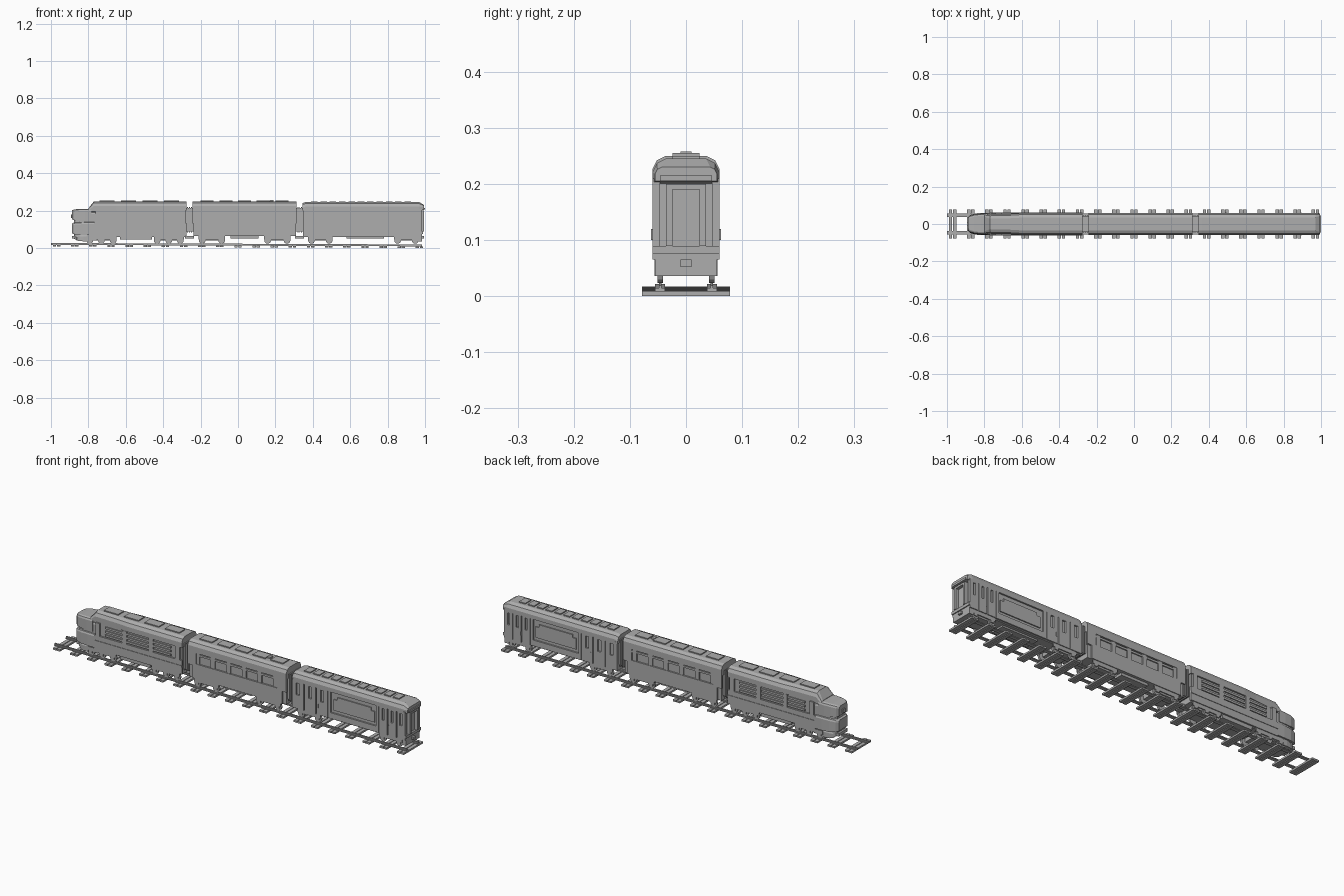
import bpy, bmesh, math
from mathutils import Matrix

cube = bpy.data.objects.get("Cube")
if cube:
    bpy.data.objects.remove(cube, do_unlink=True)

grey = bpy.data.materials.new("plain grey")
grey.use_nodes = True
colour = (0.42, 0.42, 0.42, 1)
grey.diffuse_color = colour
grey.node_tree.nodes["Principled BSDF"].inputs["Base Color"].default_value = colour

# Shared levels and widths of the three vehicles
HALF = 0.06
CORE = 0.052
SKIRT = 0.036
FLOOR = 0.065
SILL = 0.135
EAVES = 0.2
TOP = 0.25
SHOULDER = 0.024
THIN = 0.005
GAUGE = 0.046


def finish(name, bm):
    bmesh.ops.recalc_face_normals(bm, faces=bm.faces)
    mesh = bpy.data.meshes.new(name)
    bm.to_mesh(mesh)
    bm.free()
    mesh.materials.append(grey)
    obj = bpy.data.objects.new(name, mesh)
    bpy.context.collection.objects.link(obj)


def add_box(bm, start, end, right, left, bottom, top):
    centre = ((start + end) / 2, (right + left) / 2, (bottom + top) / 2)
    size = Matrix.Diagonal((end - start, left - right, top - bottom, 1))
    bmesh.ops.create_cube(bm, size=1, matrix=Matrix.Translation(centre) @ size)


def boxes(name, items):
    """Centred boxes: start, end, half width, bottom, top."""
    bm = bmesh.new()
    for start, end, half, bottom, top in items:
        add_box(bm, start, end, -half, half, bottom, top)
    finish(name, bm)


def side_plates(name, items, inner=0.05, outer=HALF):
    """Mirrored boxes on both flanks: start, end, bottom, top."""
    bm = bmesh.new()
    for start, end, bottom, top in items:
        add_box(bm, start, end, inner, outer, bottom, top)
        add_box(bm, start, end, -outer, -inner, bottom, top)
    finish(name, bm)


def loft(name, sections):
    """Round-shouldered sections: x, half width, bottom, top, shoulder."""
    bm = bmesh.new()
    rings = []
    for x, half, bottom, top, r in sections:
        flank = [(half, bottom), (half, top - r), (half - r / 3, top - r / 3), (half - r, top)]
        ring = flank + [(-y, z) for y, z in reversed(flank)]
        rings.append([bm.verts.new((x, y, z)) for y, z in ring])
    for a, b in zip(rings, rings[1:]):
        for i in range(len(a)):
            j = (i + 1) % len(a)
            bm.faces.new((a[i], a[j], b[j], b[i]))
    bm.faces.new(rings[0])
    bm.faces.new(rings[-1])
    finish(name, bm)


def rounded_nose(name, tip, depth, half, bottom, top):
    """Loft that swells along a quarter ellipse, then runs on straight."""
    sections = []
    for angle in (0, 30, 60, 90):
        swell = math.sin(math.radians(angle))
        back = 1 - math.cos(math.radians(angle))
        inset = (1 - swell) * SHOULDER / 3
        sections.append((tip + depth * back, half * (0.6 + 0.4 * swell),
                         bottom + inset, top - inset, SHOULDER / 2))
    x, *shape = sections[-1]
    loft(name, sections + [(x + depth / 2, *shape)])


def spread(start, end, count):
    return [start + (end - start) * i / (count - 1) for i in range(count)]


def bogie(name, middle, length, axles):
    bm = bmesh.new()
    radius = 0.018
    start, end = middle - length / 2, middle + length / 2
    axle_height = SKIRT + THIN
    turn = Matrix.Rotation(math.pi / 2, 4, "X")
    for side in (-1, 1):
        right, left = sorted((side * (GAUGE + THIN), side * (GAUGE + 2 * THIN)))
        add_box(bm, start, end, right, left, axle_height + THIN, FLOOR)
        for x in spread(start + radius, end - radius, axles):
            place = Matrix.Translation((x, side * GAUGE, axle_height))
            bmesh.ops.create_cone(bm, cap_ends=True, segments=14, radius1=radius, radius2=radius,
                                  depth=2 * THIN, matrix=place @ turn)
            add_box(bm, x - radius / 2, x + radius / 2, right, left, SKIRT, axle_height + THIN)
    add_box(bm, start + radius, end - radius, -GAUGE, GAUGE, axle_height, FLOOR + THIN)
    finish(name, bm)


def roof_vents(name, start, end, count, base):
    pitch = (end - start) / count
    boxes(name, [(start + i * pitch, start + (i + 0.7) * pitch, SHOULDER, base - THIN, base + THIN)
                 for i in range(count)])


def side_pillars(name, positions, width, outer):
    side_plates(name, [(x - width / 2, x + width / 2, SILL - THIN, EAVES) for x in positions],
                outer=outer)


# Track, dipping slightly towards the rear
def track_drop(x):
    return 0.004 * (1 - x)


bm = bmesh.new()
plank = 0.009
for x in spread(-0.97, 0.97, 21):
    for middle in (x - 1.2 * plank, x + 1.2 * plank):
        add_box(bm, middle - plank, middle + plank, -0.078, 0.078,
                track_drop(x), track_drop(x) + plank)
finish("sleepers", bm)
for name, y in (("left_rail", GAUGE), ("right_rail", -GAUGE)):
    bm = bmesh.new()
    for half, bottom, top in ((plank, plank, plank + THIN), (THIN / 2, plank, SHOULDER - THIN)):
        add_box(bm, -1, 0.985, y - half, y + half, bottom, top)
    for v in bm.verts:
        v.co.z += track_drop(v.co.x)
    finish(name, bm)

# Locomotive: hull, roof and stepped bulbous nose
TIP, CAB, TAIL = -0.887, -0.77, -0.275
WAIST = SILL + THIN
loft("engine_core", [(x, CORE, FLOOR - THIN, TOP - 2 * THIN, SHOULDER) for x in (-0.75, TAIL - THIN)])
loft("engine_roof", [
    (-0.8, CORE, EAVES - THIN, 0.212, SHOULDER / 2),
    (CAB, CORE, EAVES - THIN, TOP, SHOULDER),
    (-0.65, HALF - THIN, EAVES, TOP, SHOULDER),
    (-0.58, HALF, EAVES, TOP, SHOULDER),
    (TAIL, HALF, EAVES, TOP, SHOULDER)])
rounded_nose("nose_upper", TIP, 0.07, HALF - THIN, WAIST + THIN, 0.21)
rounded_nose("nose_core", TIP + 2 * THIN, 0.08, CORE, SKIRT + THIN, EAVES - THIN)
rounded_nose("nose_lower", TIP, 0.08, HALF, FLOOR + THIN, WAIST)
rounded_nose("front_skirt", TIP + 4 * THIN, 0.04, HALF - THIN, SKIRT, FLOOR + 2 * THIN)
boxes("front_buffer_beam", [(TIP, TIP + SKIRT, SKIRT, FLOOR - 3 * THIN, FLOOR)])
boxes("nose_lamp", [(TIP - THIN, TIP + THIN, 2 * THIN, 0.16, 0.18)])
side_plates("engine_side_panels", [(CAB, TAIL, FLOOR, SILL)])
side_pillars("engine_pillars", (-0.75, -0.6, -0.45, -0.3), SHOULDER, HALF)
side_plates("engine_louvres", [(-0.71, -0.34, z, z + 2 * THIN) for z in spread(WAIST, 0.18, 3)],
            outer=HALF - THIN / 2)
side_plates("engine_side_rail", [(CAB, TAIL, 0.1, 0.1 + 2 * THIN)], outer=HALF + THIN / 2)
boxes("engine_tank", [(-0.63, -0.46, CORE, GAUGE, FLOOR + THIN)])
roof_vents("engine_roof_vents", -0.74, -0.28, 4, TOP)
for name, x in (("engine_front_bogie", -0.73), ("engine_rear_bogie", -0.37)):
    bogie(name, x, 0.16, 3)

# Middle coach: deep lower panels, recessed window band
HEAD, TAIL = -0.242, 0.314
loft("coach_core", [(x, CORE, FLOOR, TOP - 2 * THIN, SHOULDER) for x in (HEAD + THIN, TAIL - THIN)])
loft("coach_roof", [(x, HALF, EAVES - THIN, TOP, SHOULDER) for x in (HEAD, TAIL)])
side_plates("coach_side_panels", [(HEAD + SHOULDER, TAIL - SHOULDER, FLOOR, SILL + THIN)])
side_pillars("coach_end_pillars", (HEAD + SHOULDER, TAIL - SHOULDER), 2 * SHOULDER, HALF)
side_pillars("coach_window_pillars", spread(-0.19, 0.25, 6), SHOULDER, HALF - THIN / 2)
side_plates("coach_window_rail", [(HEAD, TAIL, EAVES - 4 * THIN, EAVES - 2 * THIN)],
            outer=HALF - THIN / 2)
roof_vents("coach_roof_vents", -0.2, 0.3, 5, TOP)
boxes("coach_roof_antenna", [(0.17, 0.19, 2 * THIN, TOP, TOP + 1.6 * THIN)])
boxes("coach_underfloor_box", [(-0.04, 0.11, GAUGE, CORE, FLOOR + THIN)])
for name, x in (("coach_front_bogie", -0.14), ("coach_rear_bogie", 0.21)):
    bogie(name, x, 0.14, 2)

# Rear carriage: door bays at both ends, framed recess in the middle
HEAD, TAIL = 0.345, 0.985
RECESS_START, RECESS_END = 0.55, 0.835
LINTEL = EAVES + 2 * THIN
loft("carriage_core", [(x, CORE, FLOOR - THIN, TOP - 3 * THIN, SHOULDER)
                       for x in (HEAD + THIN, TAIL - 2 * THIN)])
loft("carriage_roof", [
    (HEAD, HALF - THIN / 2, EAVES, TOP - 2 * THIN, SHOULDER),
    (HEAD + 3 * THIN, HALF, EAVES, TOP - THIN, SHOULDER),
    (TAIL - 3 * THIN, HALF, EAVES, TOP - THIN, SHOULDER),
    (TAIL + 2 * THIN, HALF - THIN, EAVES + THIN, TOP - 4 * THIN, SHOULDER / 2)])
bays = []
for start, end in ((HEAD, RECESS_START), (RECESS_END, TAIL)):
    leaf = (end - start) / 3
    for i in range(3):
        a, b = start + i * leaf + THIN / 2, start + (i + 1) * leaf - THIN / 2
        bays += [(a, b, FLOOR, SILL), (a, b, EAVES - THIN, LINTEL),
                 (a, a + leaf / 3, SILL, EAVES), (b - leaf / 3, b, SILL, EAVES)]
side_plates("carriage_door_bays", bays)
side_plates("carriage_recess_frame", [
    (RECESS_START, RECESS_END, FLOOR, 0.095),
    (RECESS_START, RECESS_END, EAVES, LINTEL),
    (RECESS_START, RECESS_START + 3 * THIN, FLOOR, LINTEL),
    (RECESS_END - 3 * THIN, RECESS_END, FLOOR, LINTEL)])
side_plates("carriage_recess_panel", [(0.58, 0.81, 0.11, 0.165), (0.6, 0.79, 0.16, 0.18)],
            outer=HALF - THIN / 2)
side_plates("carriage_door_handles", [(x, x + THIN, 0.1, 0.12) for x in (0.49, 0.89)],
            outer=HALF + THIN / 2)
roof_vents("carriage_roof_vents", 0.39, 0.94, 11, TOP - THIN)
boxes("carriage_underfloor_box", [(0.58, 0.78, SKIRT, CORE, FLOOR)])
for name, x in (("carriage_front_bogie", 0.44), ("carriage_rear_bogie", 0.9)):
    bogie(name, x, 0.13, 2)

# Rear end wall with framed doorway, posts and skirt
END = TAIL + 2 * THIN
WALL = TAIL - 3 * THIN
DOORSTEP = FLOOR + SHOULDER
side_plates("rear_door_posts", [(WALL, END, DOORSTEP, EAVES)], inner=SHOULDER, outer=SKIRT)
side_plates("rear_corner_posts", [(WALL, TAIL, FLOOR, LINTEL)], inner=GAUGE)
boxes("rear_door_lintel", [(WALL, END, SKIRT, EAVES - 2 * THIN, EAVES)])
boxes("rear_bumper", [(WALL, TAIL + THIN, HALF, FLOOR + 2 * THIN, DOORSTEP)])
boxes("rear_door", [(WALL, TAIL - THIN, SHOULDER, DOORSTEP, EAVES)])
boxes("rear_roof_lip", [(WALL, 1, GAUGE, EAVES + THIN, LINTEL + THIN)])
boxes("rear_skirt", [(WALL - 2 * THIN, TAIL, HALF - THIN, SKIRT, FLOOR + 2 * THIN)])
boxes("rear_coupler", [(WALL, END, 2 * THIN, CORE, FLOOR)])

# Ribbed gangways and couplers between the vehicles
for name, middle in (("front", -0.259), ("rear", 0.33)):
    start, end = middle - SHOULDER, middle + SHOULDER
    ribs = [(x - THIN / 2, x + THIN / 2, GAUGE, DOORSTEP - THIN, LINTEL + 2 * THIN)
            for x in spread(middle - 2 * THIN, middle + 2 * THIN, 3)]
    boxes(name + "_gangway", [(start, end, SKIRT + THIN, DOORSTEP, LINTEL + THIN)] + ribs)
    boxes(name + "_coupler", [(start, end, 2 * THIN, CORE, FLOOR)])
